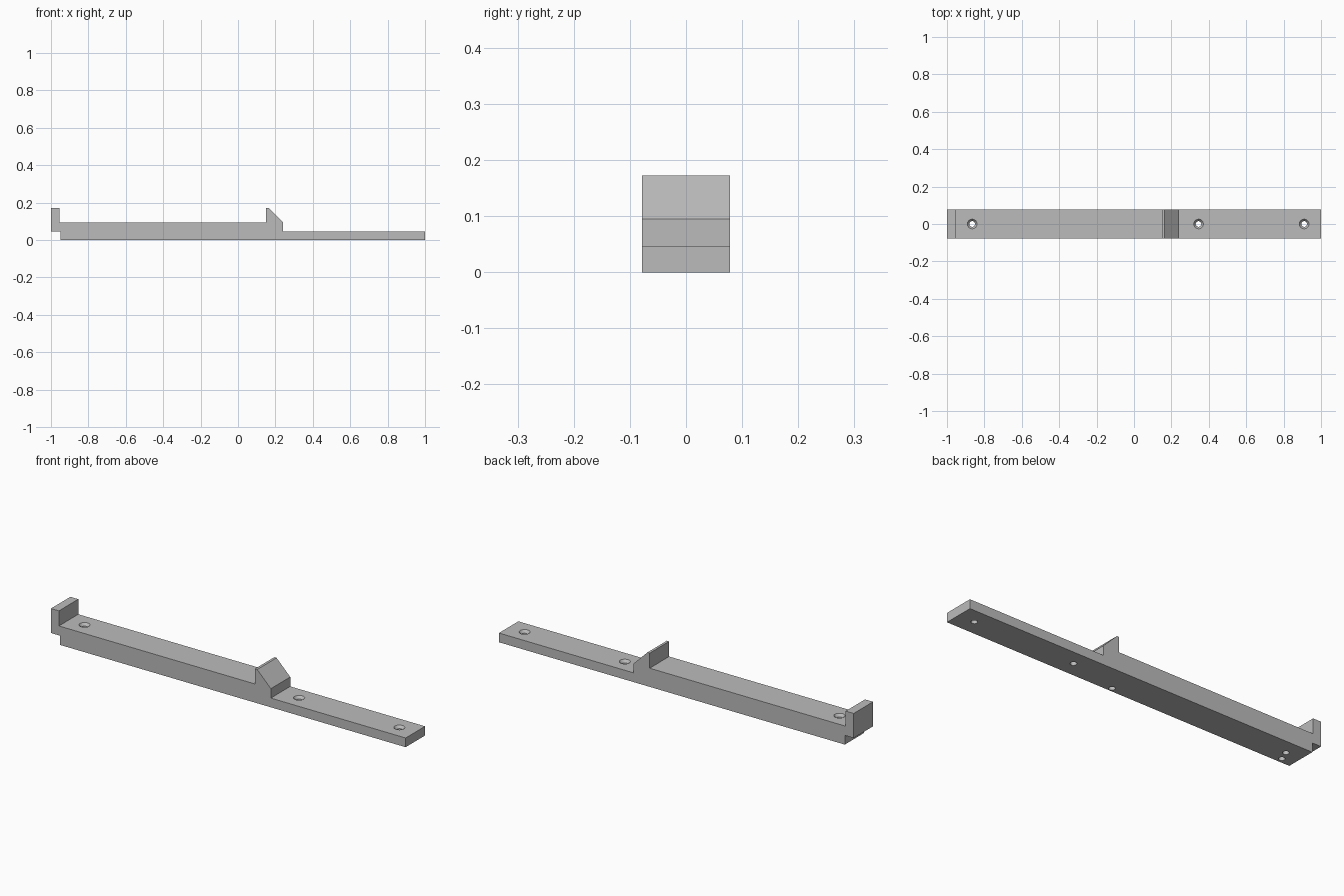
import bpy, bmesh, math
from mathutils import Matrix

cube = bpy.data.objects.get("Cube")
if cube:
    bpy.data.objects.remove(cube, do_unlink=True)

# One plain grey
GREY = (0.5, 0.5, 0.5, 1)
grey = bpy.data.materials.new("plain_grey")
grey.use_nodes = True
grey.diffuse_color = GREY
grey.node_tree.nodes["Principled BSDF"].inputs["Base Color"].default_value = GREY

HALF_WIDTH = 0.078
STEP, DECK, TOP = 0.047, 0.095, 0.172


def add_object(name, bm):
    bmesh.ops.recalc_face_normals(bm, faces=bm.faces)
    mesh = bpy.data.meshes.new(name)
    bm.to_mesh(mesh)
    bm.free()
    mesh.materials.append(grey)
    obj = bpy.data.objects.new(name, mesh)
    bpy.context.collection.objects.link(obj)
    return obj


def cone(bm, x, y, z0, z1, r0, r1):
    bmesh.ops.create_cone(bm, cap_ends=True, segments=32, radius1=r0, radius2=r1,
                          depth=z1 - z0,
                          matrix=Matrix.Translation((x, y, (z0 + z1) / 2)))


# Rail: side profile with end hook, deck, ramped catch and thin tongue
profile = [(-0.95, 0), (1, 0), (1, STEP), (0.24, STEP), (0.24, DECK),
           (0.163, TOP), (0.15, TOP), (0.15, DECK), (-0.955, DECK),
           (-0.955, TOP), (-1, TOP), (-1, STEP), (-0.95, STEP)]
bm = bmesh.new()
face = bm.faces.new([bm.verts.new((x, -HALF_WIDTH, z)) for x, z in profile])
side = bmesh.ops.extrude_face_region(bm, geom=[face])
bmesh.ops.translate(bm, vec=(0, 2 * HALF_WIDTH, 0),
                    verts=[v for v in side["geom"] if isinstance(v, bmesh.types.BMVert)])
rail = add_object("clip_rail", bm)


def cut(name, bm):
    cutter = add_object(name, bm)
    cutter.hide_render = True
    mod = rail.modifiers.new(name, "BOOLEAN")
    mod.operation = "DIFFERENCE"
    mod.solver = "EXACT"
    mod.object = cutter
    bpy.context.view_layer.objects.active = rail
    bpy.ops.object.modifier_apply(modifier=name)
    bpy.data.objects.remove(cutter, do_unlink=True)


# Screw holes: straight bores with countersunk mouths
bores, sinks = bmesh.new(), bmesh.new()
for x, surface in ((-0.865, DECK), (0.345, STEP), (0.91, STEP)):
    cone(bores, x, 0, -0.05, surface + 0.05, 0.015, 0.015)
    cone(sinks, x, 0, surface - 0.016, surface + 0.004, 0.013, 0.029)
cut("screw_bores", bores)
cut("countersinks", sinks)

# Blind peg sockets underneath, near the front edge
sockets = bmesh.new()
for x, y in ((0.077, -0.058), (-0.885, -0.052)):
    cone(sockets, x, y, -0.03, 0.045, 0.015, 0.015)
cut("peg_sockets", sockets)

# Smooth the bores while keeping the crisp edges
rail.select_set(True)
bpy.context.view_layer.objects.active = rail
bpy.ops.object.shade_smooth_by_angle(angle=math.radians(25))
